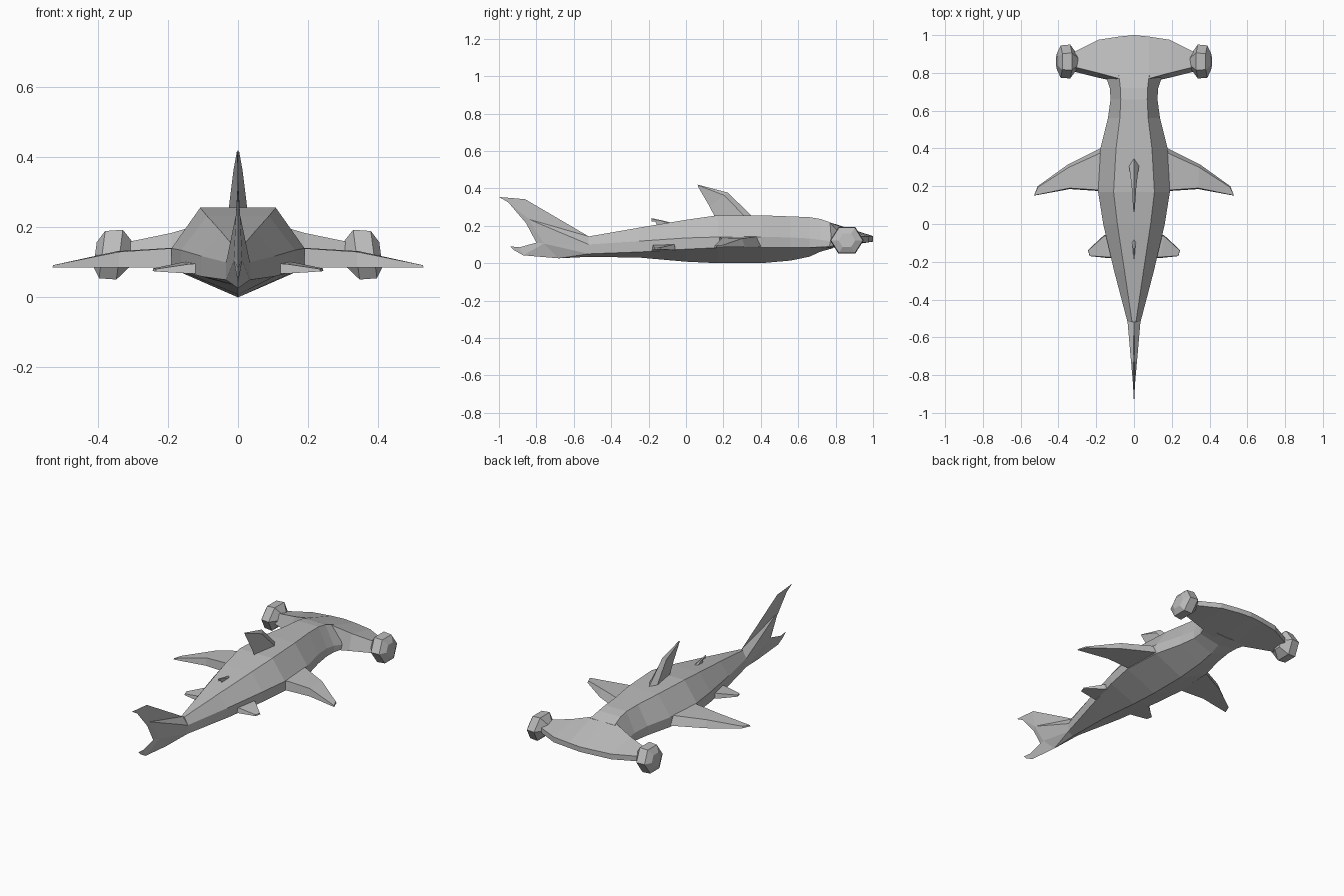
import bpy, bmesh, math

grey = bpy.data.materials.new("shark grey")
grey.diffuse_color = (0.5, 0.5, 0.5, 1)


def make(name, verts, faces):
    """Mesh object with outward normals, flat shaded."""
    me = bpy.data.meshes.new(name)
    me.from_pydata(verts, [], faces)
    bm = bmesh.new()
    bm.from_mesh(me)
    bmesh.ops.remove_doubles(bm, verts=bm.verts, dist=1e-5)
    bmesh.ops.recalc_face_normals(bm, faces=bm.faces)
    bm.to_mesh(me)
    bm.free()
    me.materials.append(grey)
    ob = bpy.data.objects.new(name, me)
    bpy.context.collection.objects.link(ob)
    return ob


def loft(name, rings):
    """Bridge closed rings of equal size and cap both ends."""
    n = len(rings[0])
    faces = [tuple(range(n)), tuple(range((len(rings) - 1) * n, len(rings) * n))]
    for r in range(len(rings) - 1):
        for i in range(n):
            j = (i + 1) % n
            faces.append((r * n + i, r * n + j, (r + 1) * n + j, (r + 1) * n + i))
    return make(name, [p for ring in rings for p in ring], faces)


# Body: y, top half width, top z, side half width, upper side z, lower side z, keel z
body = [
    (-0.52, 0.010, 0.143, 0.034, 0.100, 0.050, 0.034),
    (-0.25, 0.050, 0.190, 0.105, 0.118, 0.060, 0.030),
    (0.00, 0.088, 0.232, 0.163, 0.135, 0.075, 0.008),
    (0.17, 0.108, 0.256, 0.190, 0.140, 0.083, 0.000),
    (0.40, 0.095, 0.256, 0.178, 0.140, 0.083, 0.000),
    (0.56, 0.075, 0.250, 0.138, 0.138, 0.083, 0.014),
    (0.66, 0.070, 0.246, 0.124, 0.132, 0.084, 0.035),
    (0.72, 0.072, 0.236, 0.128, 0.125, 0.086, 0.062),
    (0.785, 0.080, 0.213, 0.150, 0.115, 0.090, 0.080),
]
loft("body", [[(-tw, y, zt), (tw, y, zt), (mw, y, zm), (mw, y, zl),
               (0, y, zb), (-mw, y, zl), (-mw, y, zm)]
              for y, tw, zt, mw, zm, zl, zb in body])

# Hammer head: x, back top y/z, back bottom y/z, front y, front top z, front bottom z
half = [
    (0.000, 0.77, 0.218, 0.75, 0.078, 1.000, 0.145, 0.115),
    (0.080, 0.77, 0.216, 0.75, 0.080, 0.992, 0.145, 0.115),
    (0.190, 0.80, 0.184, 0.775, 0.090, 0.975, 0.143, 0.112),
    (0.330, 0.835, 0.155, 0.810, 0.100, 0.905, 0.140, 0.110),
]
stations = [(-s[0], *s[1:]) for s in half[:0:-1]] + half
loft("hammer_head", [[(x, by, bz), (x, fy, fz), (x, fy, fb), (x, cy, cz)]
                     for x, by, bz, cy, cz, fy, fz, fb in stations])

# Eye bulbs: six sided, slightly sheared outward at the bottom
for side, s in (("left", -1), ("right", 1)):
    rings = []
    for x, k in ((0.300, 0.42), (0.338, 1.0), (0.388, 0.95), (0.408, 0.50)):
        ring = []
        for i in range(6):
            a = math.radians(60 * i)
            dy, dz = 0.09 * k * math.cos(a), 0.082 * k * math.sin(a)
            ring.append((s * (x - 0.13 * dz), 0.86 + dy, 0.122 + dz))
        rings.append(ring)
    loft(side + "_eye_bulb", rings)

    # Pectoral fin: front edge, top front, top rear, rear bottom
    loft(side + "_pectoral_fin", [
        [(s * x, y, z) for x, y, z in ring] for ring in (
            [(0.10, 0.44, 0.09), (0.10, 0.40, 0.142), (0.10, 0.18, 0.142), (0.10, 0.175, 0.085)],
            [(0.18, 0.40, 0.09), (0.18, 0.375, 0.142), (0.19, 0.18, 0.140), (0.19, 0.175, 0.085)],
            [(0.35, 0.315, 0.088), (0.345, 0.30, 0.132), (0.34, 0.19, 0.130), (0.34, 0.185, 0.085)],
            [(0.51, 0.20, 0.086), (0.508, 0.195, 0.096), (0.528, 0.152, 0.092), (0.53, 0.15, 0.085)])])

    # Pelvic fin
    loft(side + "_pelvic_fin", [
        [(s * x, y, z) for x, y, z in ring] for ring in (
            [(0.07, -0.03, 0.066), (0.07, -0.04, 0.105), (0.07, -0.18, 0.100), (0.07, -0.185, 0.066)],
            [(0.16, -0.06, 0.070), (0.16, -0.065, 0.100), (0.14, -0.175, 0.095), (0.14, -0.18, 0.068)],
            [(0.244, -0.138, 0.075), (0.242, -0.14, 0.083), (0.234, -0.168, 0.081), (0.235, -0.17, 0.074)])])


def blade(name, levels):
    """Upright fin from levels of (front y, front z, rear y, rear z, half width)."""
    loft(name, [[(0, fy, fz), (w, fy * 0.8 + ry * 0.2, fz * 0.8 + rz * 0.2), (0, ry, rz),
                 (-w, fy * 0.8 + ry * 0.2, fz * 0.8 + rz * 0.2)]
                for fy, fz, ry, rz, w in levels])


blade("dorsal_fin", [(0.36, 0.24, 0.15, 0.22, 0.027), (0.345, 0.258, 0.15, 0.256, 0.026),
                     (0.225, 0.377, 0.125, 0.305, 0.013), (0.062, 0.42, 0.065, 0.408, 0.003)])
blade("rear_dorsal_fin", [(-0.07, 0.20, -0.16, 0.18, 0.011), (-0.08, 0.217, -0.155, 0.205, 0.010),
                          (-0.125, 0.228, -0.165, 0.222, 0.006), (-0.185, 0.241, -0.183, 0.222, 0.002)])

# Tail: outline in the middle plane, with a ridge on both sides
outline = [(-0.52, 0.143), (-0.86, 0.342), (-1.0, 0.354), (-0.95, 0.325), (-0.855, 0.214),
           (-0.80, 0.11), (-0.89, 0.085), (-0.94, 0.09), (-0.92, 0.07), (-0.87, 0.042),
           (-0.68, 0.026), (-0.52, 0.034)]
ridge = [(0.034, -0.52, 0.100), (0.034, -0.52, 0.050), (0.012, -0.76, 0.105), (0.006, -0.84, 0.235)]
verts = [(0, y, z) for y, z in outline]
faces = []
for s in (1, -1):
    o = len(verts)
    verts += [(s * x, y, z) for x, y, z in ridge]
    a, b, c, d = o, o + 1, o + 2, o + 3
    faces += [(0, a, d), (0, d, 1), (1, d, 3, 2), (d, 4, 3), (d, c, 5, 4), (a, c, d),
              (a, b, c), (b, 11, 10), (b, 10, c), (c, 10, 9), (c, 9, 6, 5), (6, 9, 8, 7)]
    faces.append((0, a, b, 11))
make("tail_fin", verts, faces)
